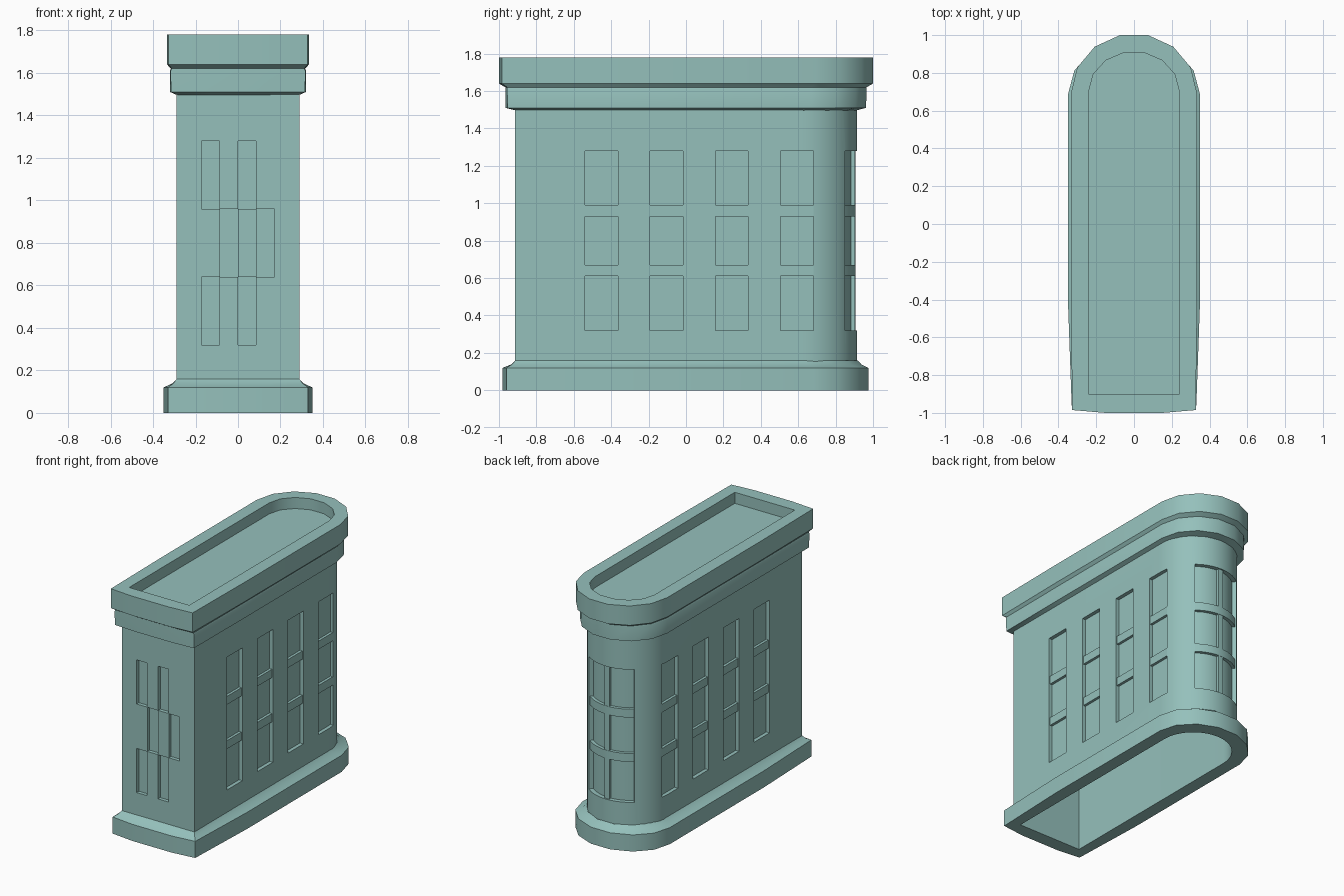
import bpy, bmesh, math

if "Cube" in bpy.data.objects:
    bpy.data.objects.remove(bpy.data.objects["Cube"])

STONE = bpy.data.materials.new("teal_stone")
STONE.diffuse_color = (0.30, 0.53, 0.50, 1)
STONE.use_nodes = True
STONE.node_tree.nodes["Principled BSDF"].inputs["Base Color"].default_value = STONE.diffuse_color


def plan(hx, y0, y1, cy, n=7, bulge=0.0, taper=0.0):
    """Outline with a square front and a rounded back."""
    side = -0.4
    pts = [(-hx + taper, y0 + bulge), (-hx * 0.45, y0), (hx * 0.45, y0),
           (hx - taper, y0 + bulge), (hx, side)]
    top = max(math.sin(math.pi * i / n) for i in range(n + 1))
    for i in range(n + 1):
        a = math.pi * i / n
        pts.append((hx * math.cos(a), cy + (y1 - cy) * math.sin(a) / top))
    pts.append((-hx, side))
    return pts


def finish(name, bm):
    bmesh.ops.recalc_face_normals(bm, faces=bm.faces)
    me = bpy.data.meshes.new(name)
    bm.to_mesh(me)
    bm.free()
    me.materials.append(STONE)
    ob = bpy.data.objects.new(name, me)
    bpy.context.collection.objects.link(ob)
    return ob


def loft(bm, rings, cap_start=False, cap_end=False):
    """Skin a list of (outline, z) rings."""
    loops = [[bm.verts.new((x, y, z)) for x, y in pts] for pts, z in rings]
    for a, b in zip(loops, loops[1:]):
        for i in range(len(a)):
            j = (i + 1) % len(a)
            bm.faces.new((a[i], a[j], b[j], b[i]))
    if cap_start:
        bm.faces.new(loops[0][::-1])
    if cap_end:
        bm.faces.new(loops[-1])


def prism(bm, pts, z0, z1):
    loft(bm, [(pts, z0), (pts, z1)], True, True)


def box(bm, x0, x1, y0, y1, z0, z1):
    prism(bm, [(x0, y0), (x1, y0), (x1, y1), (x0, y1)], z0, z1)


def sector(bm, r0, r1, half, z0, z1, n=8):
    """Curved block following the rounded back."""
    ang = [math.pi / 2 - half + 2 * half * i / n for i in range(n + 1)]
    pts = [(r1 * math.cos(a), CY + r1 * math.sin(a)) for a in ang]
    pts += [(r0 * math.cos(a), CY + r0 * math.sin(a)) for a in reversed(ang)]
    prism(bm, pts, z0, z1)


def smooth(ob, deg=30):
    bpy.context.view_layer.objects.active = ob
    bpy.ops.object.select_all(action='DESELECT')
    ob.select_set(True)
    bpy.ops.object.shade_smooth_by_angle(angle=math.radians(deg))


CY, R = 0.625, 0.29
Z0, Z1 = 0.32, 1.28
BARS = [(0.61, 0.67), (0.93, 0.99)]
WINDOWS = [-0.54 + 0.3483 * i for i in range(4)]
HALF = math.asin(0.182 / R)

# Walls: hollow shell, open below, with a plain inner lining
outer = plan(R, -0.913, CY + R, CY, 24)
lining = plan(0.256, -0.879, CY + 0.251, CY, 24)
bm = bmesh.new()
loft(bm, [(lining, 1.69), (lining, 0), (outer, 0), (outer, 1.69)], True, True)
bmesh.ops.remove_doubles(bm, verts=bm.verts, dist=1e-6)
walls = finish("walls", bm)

# Window recess cutter
bm = bmesh.new()
for y in WINDOWS:
    for s in (-1, 1):
        xs = sorted((s * 0.263, s * 0.34))
        box(bm, *xs, y, y + 0.176, Z0, Z1)
for row in range(3):
    for col in range(4):
        if (row + col) % 2 == 0:
            x, z = -0.172 + 0.086 * col, Z0 + 0.32 * row
            box(bm, x + 0.0005, x + 0.0855, -0.96, -0.887, z + 0.0005, z + 0.3195)
sector(bm, 0.259, 0.34, HALF, Z0, Z1, 12)
cutter = finish("window_cutter", bm)
cutter.hide_render = True

bpy.context.view_layer.objects.active = walls
mod = walls.modifiers.new("windows", 'BOOLEAN')
mod.operation, mod.solver, mod.object = 'DIFFERENCE', 'EXACT', cutter
bpy.ops.object.modifier_apply(modifier=mod.name)
bpy.data.objects.remove(cutter)
smooth(walls)

# Side window bars
bm = bmesh.new()
for y in WINDOWS:
    for s in (-1, 1):
        for a, b in BARS:
            xs = sorted((s * 0.26, s * 0.282))
            box(bm, *xs, y, y + 0.176, a, b)
finish("side_window_bars", bm)

# Back window bars and centre mullion
bm = bmesh.new()
for a, b in BARS:
    sector(bm, 0.256, 0.282, HALF, a, b, 12)
sector(bm, 0.256, 0.28, 0.07, Z0, Z1, 2)
smooth(finish("back_window_bars", bm))

# Base moulding
bm = bmesh.new()
foot = plan(0.35, -0.98, 0.975, 0.685, bulge=0.02, taper=0.02)
loft(bm, [(plan(0.27, -0.893, 0.89, CY), 0), (foot, 0), (foot, 0.12),
          (plan(0.31, -0.935, 0.938, 0.65, bulge=0.005, taper=0.005), 0.138),
          (plan(0.289, -0.912, 0.918, CY + 0.01), 0.16)])
smooth(finish("base_moulding", bm))

# Cornice with sunken roof
bm = bmesh.new()
low = dict(bulge=0.01, taper=0.003)
top = plan(0.334, -1.0, 1.0, 0.69, bulge=0.015, taper=0.007)
well = plan(0.24, -0.9, 0.907, 0.70)
loft(bm, [(plan(0.285, -0.905, 0.905, CY), 1.495),
          (plan(0.319, -0.965, 0.963, 0.67, **low), 1.51),
          (plan(0.32, -0.966, 0.965, 0.67, **low), 1.61),
          (plan(0.316, -0.966, 0.965, 0.67, **low), 1.62),
          (top, 1.64), (top, 1.78), (well, 1.78), (well, 1.70)], cap_end=True)
smooth(finish("cornice_and_roof", bm))
